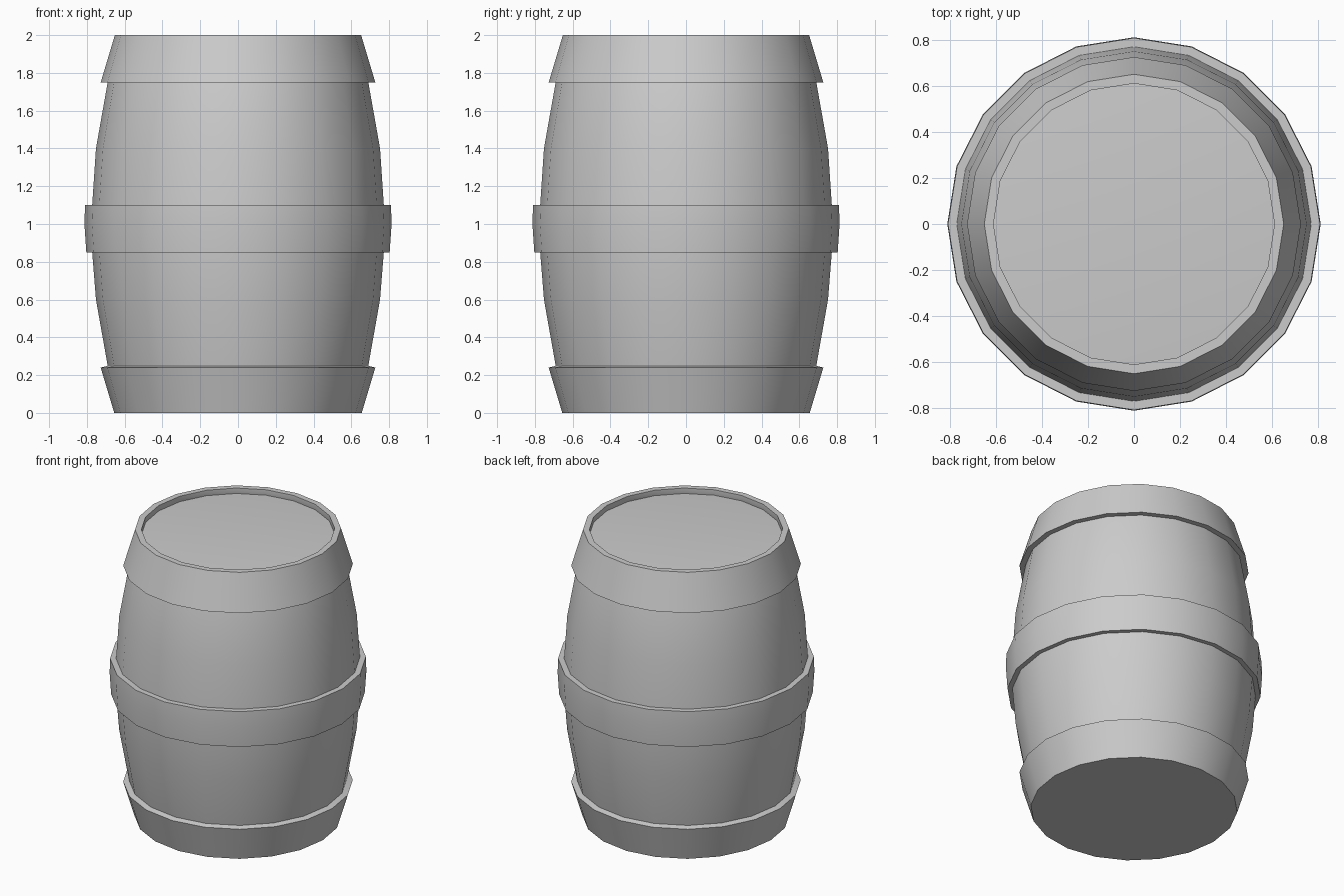
import bpy
import bmesh
from math import radians, tau
from mathutils import Vector

SIDES = 20

cube = bpy.data.objects.get("Cube")
if cube:
    bpy.data.objects.remove(cube, do_unlink=True)

grey = bpy.data.materials.new("barrel_grey")
grey.use_nodes = True
colour = (0.6, 0.6, 0.6, 1)
grey.diffuse_color = colour
grey.node_tree.nodes["Principled BSDF"].inputs["Base Color"].default_value = colour


def lathe(name, profile, cap_start=False, cap_end=False):
    """Spin a (radius, height) profile around z, optionally closing its ends."""
    bm = bmesh.new()
    verts = [bm.verts.new((r, 0, z)) for r, z in profile]
    edges = [bm.edges.new(pair) for pair in zip(verts, verts[1:])]
    bmesh.ops.spin(bm, geom=verts + edges, cent=(0, 0, 0), axis=(0, 0, 1),
                   angle=tau, steps=SIDES, use_merge=True)
    bmesh.ops.remove_doubles(bm, verts=bm.verts, dist=0.0005)
    for wanted, (radius, height) in ((cap_start, profile[0]), (cap_end, profile[-1])):
        if wanted:
            rim = [e for e in bm.edges if e.is_boundary
                   and all(abs(v.co.z - height) < 0.001
                           and abs(v.co.xy.length - radius) < 0.001 for v in e.verts)]
            bmesh.ops.contextual_create(bm, geom=rim)
    bmesh.ops.recalc_face_normals(bm, faces=bm.faces)
    mesh = bpy.data.meshes.new(name)
    bm.to_mesh(mesh)
    bm.free()
    mesh.materials.append(grey)
    obj = bpy.data.objects.new(name, mesh)
    bpy.context.collection.objects.link(obj)
    bpy.ops.object.select_all(action="DESELECT")
    obj.select_set(True)
    bpy.context.view_layer.objects.active = obj
    bpy.ops.object.shade_smooth_by_angle(angle=radians(30))
    return obj


# Bulging staves with the flat bottom and the sunken lid
lathe("barrel_body", [(0.64, 0), (0.69, 0.25), (0.752, 0.6), (0.772, 0.85),
                      (0.779, 1), (0.772, 1.1), (0.752, 1.4), (0.69, 1.75),
                      (0.63, 1.96), (0.612, 1.962)], cap_start=True, cap_end=True)

# Hoops: closed rings, each profile ending where it started
hoops = {
    "bottom_hoop": [(0.64, 0), (0.655, 0), (0.727, 0.24), (0.688, 0.25)],
    "middle_hoop": [(0.765, 0.85), (0.803, 0.85), (0.813, 1), (0.81, 1.1), (0.765, 1.1)],
    "top_hoop": [(0.68, 1.75), (0.727, 1.75), (0.655, 1.99), (0.652, 2),
                 (0.612, 2), (0.612, 1.962)],
}
for name, profile in hoops.items():
    lathe(name, profile + profile[:1])
